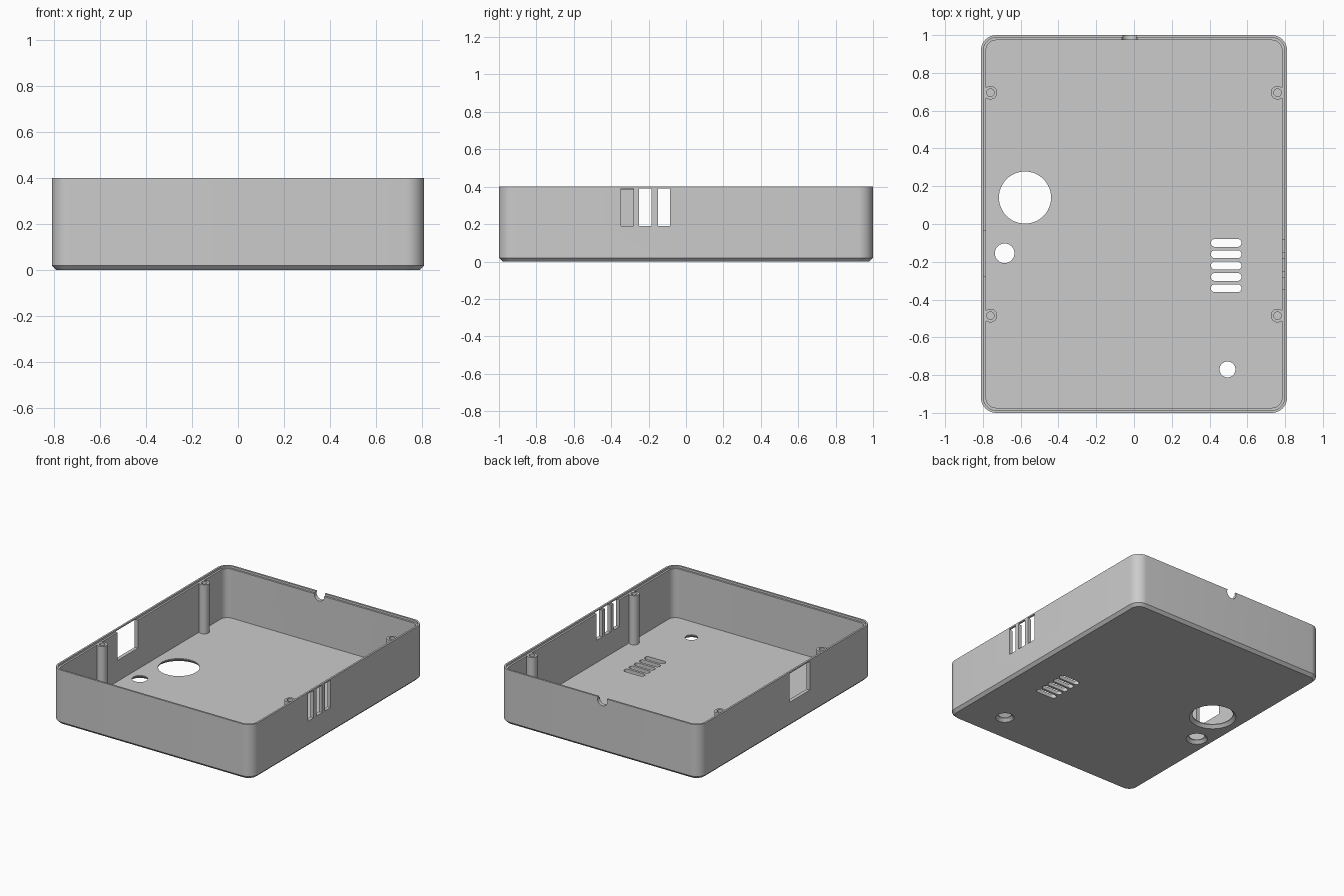
import bpy, bmesh, math

cube = bpy.data.objects.get("Cube")
if cube:
    bpy.data.objects.remove(cube)

HX, HY, H = 0.81, 1.0, 0.4      # outer half sizes and height
WALL, FLOOR, SHELF = 0.027, 0.027, 0.385
CORNER, CHAMFER = 0.08, 0.02

grey = bpy.data.materials.new("plain grey")
grey.use_nodes = True
grey.diffuse_color = (0.6, 0.6, 0.6, 1)
grey.node_tree.nodes["Principled BSDF"].inputs["Base Color"].default_value = grey.diffuse_color


def rounded_rect(hx, hy, r, steps=10):
    """Counter-clockwise outline of a rounded rectangle."""
    pts = []
    for i, (sx, sy) in enumerate([(1, 1), (-1, 1), (-1, -1), (1, -1)]):
        for k in range(steps + 1):
            a = (i + k / steps) * math.pi / 2
            pts.append((sx * (hx - r) + r * math.cos(a), sy * (hy - r) + r * math.sin(a)))
    return pts


def circle(r, n=48):
    return [(r * math.cos(2 * math.pi * k / n), r * math.sin(2 * math.pi * k / n)) for k in range(n)]


def loft(bm, layers, cx=0, cy=0):
    """Skin a stack of (outline, z) layers and close both ends."""
    rings = [[bm.verts.new((x + cx, y + cy, z)) for x, y in pts] for pts, z in layers]
    for a, b in zip(rings, rings[1:]):
        for i in range(len(a)):
            j = (i + 1) % len(a)
            bm.faces.new((a[i], a[j], b[j], b[i]))
    bm.faces.new(rings[0][::-1])
    bm.faces.new(rings[-1])


def box(bm, x, y, z):
    """Box from (low, high) ranges."""
    outline = [(x[0], y[0]), (x[1], y[0]), (x[1], y[1]), (x[0], y[1])]
    loft(bm, [(outline, z[0]), (outline, z[1])])


def finish(bm, name):
    bmesh.ops.recalc_face_normals(bm, faces=bm.faces)
    mesh = bpy.data.meshes.new(name)
    bm.to_mesh(mesh)
    bm.free()
    mesh.materials.append(grey)
    obj = bpy.data.objects.new(name, mesh)
    bpy.context.collection.objects.link(obj)
    return obj


def select_only(obj):
    bpy.ops.object.select_all(action='DESELECT')
    obj.select_set(True)
    bpy.context.view_layer.objects.active = obj


def smooth(obj):
    select_only(obj)
    bpy.ops.object.shade_smooth_by_angle(angle=math.radians(30))


# Tray with chamfered base and a stepped rim
def outline(inset):
    return rounded_rect(HX - inset, HY - inset, CORNER - inset)


bm = bmesh.new()
loft(bm, [(outline(CHAMFER), 0), (outline(0), CHAMFER), (outline(0), H),
          (outline(WALL / 2), H), (outline(WALL / 2), SHELF),
          (outline(WALL), SHELF), (outline(WALL), FLOOR)])
tray = finish(bm, "tray")

# Cutter for all openings
bm = bmesh.new()
# round floor holes, flared on the underside
for x, y, r in [(-0.577, 0.14, 0.138), (-0.685, -0.155, 0.052), (0.495, -0.77, 0.042)]:
    loft(bm, [(circle(r + 0.021), -0.001), (circle(r), CHAMFER), (circle(r), 0.1)], x, y)
# floor vent slots
slot = rounded_rect(0.081, 0.021, 0.0209, 6)
for i in range(5):
    loft(bm, [(slot, -0.05), (slot, 0.1)], 0.488, -0.1 - 0.06 * i)
# side vents and the opposite window
for y in (-0.315, -0.217, -0.118):
    box(bm, (0.74, 0.9), (y - 0.033, y + 0.033), (0.19, 0.39))
box(bm, (-0.9, -0.74), (-0.275, -0.038), (0.18, 0.39))
# cable notch in the back rim
ring = [[bm.verts.new((x - 0.024, y, z + 0.382)) for x, z in circle(0.04, 32)] for y in (0.9, 1.1)]
for i in range(32):
    j = (i + 1) % 32
    bm.faces.new((ring[0][i], ring[0][j], ring[1][j], ring[1][i]))
bm.faces.new(ring[0])
bm.faces.new(ring[1])
cutter = finish(bm, "opening_cutter")
cutter.hide_render = True

cut = tray.modifiers.new("openings", 'BOOLEAN')
cut.operation = 'DIFFERENCE'
cut.solver = 'EXACT'
cut.object = cutter
select_only(tray)
bpy.ops.object.modifier_apply(modifier=cut.name)
bpy.data.objects.remove(cutter)
smooth(tray)

# Hollow screw pillars against the side walls
for side, sx in (("left", 1), ("right", -1)):
    for end, y in (("back", 0.695), ("front", -0.485)):
        bm = bmesh.new()
        loft(bm, [(circle(0.036, 32), FLOOR - 0.005), (circle(0.036, 32), SHELF + 0.001),
                  (circle(0.02, 32), SHELF + 0.001), (circle(0.02, 32), 0.15)], sx * 0.76, y)
        smooth(finish(bm, f"screw_pillar_{end}_{side}"))
